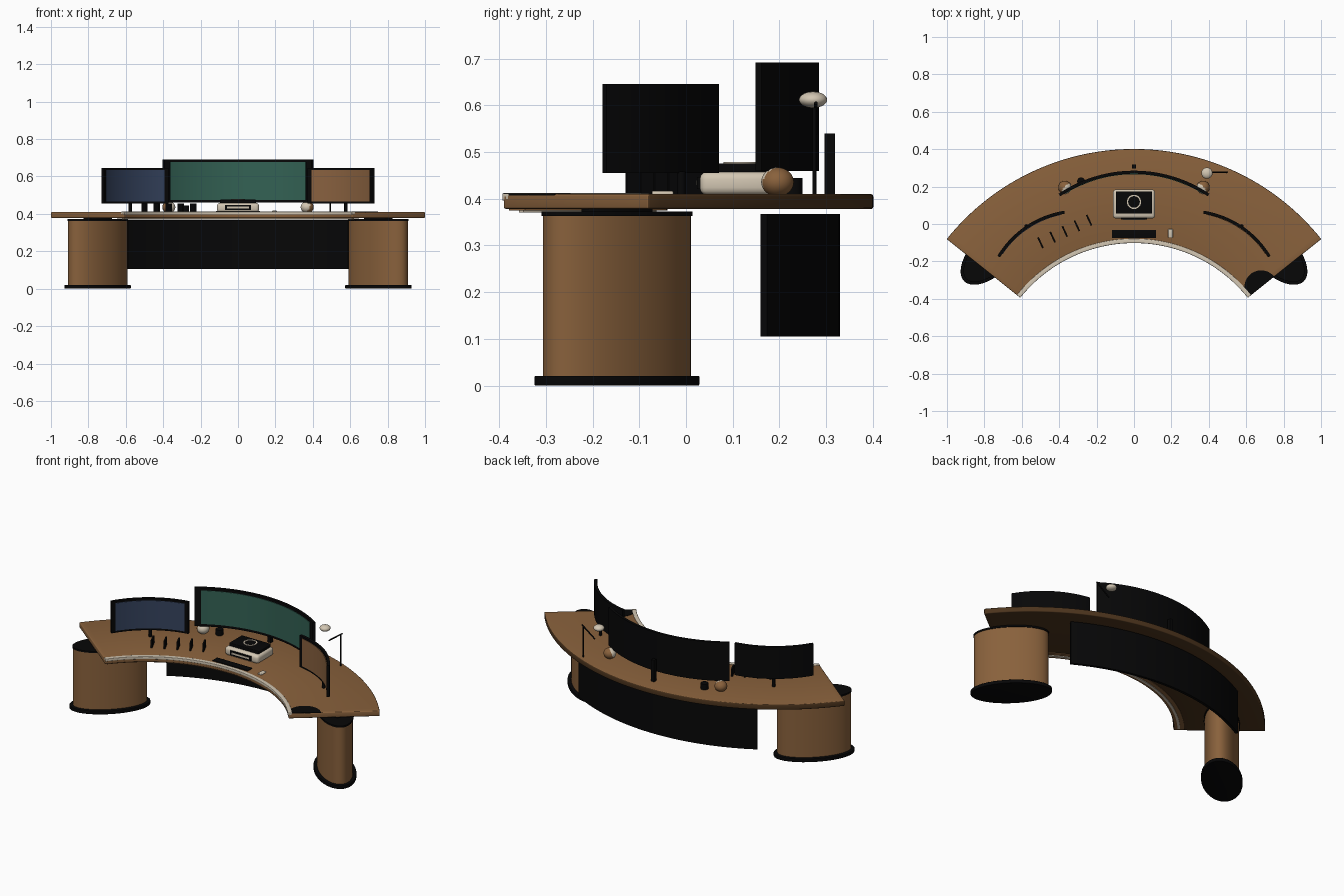
import bpy, bmesh, math
from mathutils import Vector, Matrix

cube = bpy.data.objects.get("Cube")
if cube:
    bpy.data.objects.remove(cube, do_unlink=True)


def material(name, r, g, b):
    m = bpy.data.materials.new(name)
    m.use_nodes = True
    m.diffuse_color = (r, g, b, 1)
    bsdf = next(n for n in m.node_tree.nodes if n.type == 'BSDF_PRINCIPLED')
    bsdf.inputs["Base Color"].default_value = (r, g, b, 1)
    return m


WOOD = material("walnut", 0.25, 0.12, 0.045)
DARK = material("dark walnut", 0.072, 0.034, 0.012)
BLACK = material("black", 0.002, 0.002, 0.0022)
CREAM = material("cream", 0.65, 0.57, 0.45)
GREEN = material("green screen", 0.033, 0.12, 0.088)
BLUE = material("blue screen", 0.035, 0.055, 0.11)
AMBER = material("brown screen", 0.25, 0.12, 0.05)


def finish(name, bm, *mats, bevel=0):
    bmesh.ops.recalc_face_normals(bm, faces=bm.faces)
    if bevel:
        edges = [e for e in bm.edges if e.calc_face_angle(0) > 0.6]
        bmesh.ops.bevel(bm, geom=edges, offset=bevel, segments=3,
                        profile=0.5, affect='EDGES')
    me = bpy.data.meshes.new(name)
    bm.to_mesh(me)
    bm.free()
    for m in mats:
        me.materials.append(m)
    me.shade_smooth()
    me.set_sharp_from_angle(angle=math.radians(35))
    ob = bpy.data.objects.new(name, me)
    bpy.context.collection.objects.link(ob)
    return ob


def arc_slab(name, mat, centre, r0, r1, a0, a1, z0, z1, n=48, bevel=0):
    """Curved slab; angles in degrees run clockwise from +y."""
    bm = bmesh.new()
    rings = []
    for i in range(n + 1):
        a = math.radians(a0 + (a1 - a0) * i / n)
        s, c = math.sin(a), math.cos(a)
        rings.append([bm.verts.new((centre[0] + r * s, centre[1] + r * c, z))
                      for r, z in ((r0, z0), (r1, z0), (r1, z1), (r0, z1))])
    for p, q in zip(rings, rings[1:]):
        for k in range(4):
            j = (k + 1) % 4
            bm.faces.new((p[k], p[j], q[j], q[k]))
    bm.faces.new(rings[0])
    bm.faces.new(rings[-1])
    return finish(name, bm, mat, bevel=bevel)


def box(name, mat, loc, size, turn=0, bevel=0):
    bm = bmesh.new()
    bmesh.ops.create_cube(bm, size=1, matrix=Matrix.Translation(loc)
                          @ Matrix.Rotation(math.radians(turn), 4, 'Z')
                          @ Matrix.Diagonal((*size, 1)))
    return finish(name, bm, mat, bevel=bevel)


def drum(name, mat, x, y, z0, z1, dx, dy, turn=0, bevel=0):
    bm = bmesh.new()
    bmesh.ops.create_cone(bm, cap_ends=True, segments=48, radius1=0.5, radius2=0.5, depth=1,
                          matrix=Matrix.Translation((x, y, (z0 + z1) / 2))
                          @ Matrix.Rotation(math.radians(turn), 4, 'Z')
                          @ Matrix.Diagonal((dx, dy, z1 - z0, 1)))
    return finish(name, bm, mat, bevel=bevel)


def rod(name, mat, a, b, radius):
    a, b = Vector(a), Vector(b)
    bm = bmesh.new()
    bmesh.ops.create_cone(bm, cap_ends=True, segments=12, radius1=radius, radius2=radius,
                          depth=(b - a).length,
                          matrix=Matrix.Translation((a + b) / 2)
                          @ (b - a).to_track_quat('Z', 'Y').to_matrix().to_4x4())
    return finish(name, bm, mat)


def ball(name, loc, size, *mats, facing=None):
    """Ellipsoid; faces turned toward `facing` take the second material."""
    bm = bmesh.new()
    bmesh.ops.create_uvsphere(bm, u_segments=32, v_segments=16, radius=0.5,
                              matrix=Matrix.Translation(loc) @ Matrix.Diagonal((*size, 1)))
    if facing:
        for f in bm.faces:
            d = (f.calc_center_median() - Vector(loc)).normalized()
            f.material_index = int(d.dot(Vector(facing)) > 0.25)
    return finish(name, bm, *mats)


# Curved desk: dark underside and outer rim, trim, light strip and rear panel
HUB = (0, -0.88)
SPAN = 51.4
desk = arc_slab("desk_top", WOOD, HUB, 0.782, 1.281, -SPAN, SPAN, 0.378, 0.41, 72, bevel=0.005)
desk.data.materials.append(DARK)
for f in desk.data.polygons:
    out = Vector((f.center.x - HUB[0], f.center.y - HUB[1], 0)).normalized()
    if f.normal.z < -0.5 or (f.normal.dot(out) > 0.6 and abs(f.normal.z) < 0.8):
        f.material_index = 1
arc_slab("front_trim", CREAM, HUB, 0.778, 0.802, -SPAN, SPAN, 0.396, 0.412, 72, bevel=0.003)
arc_slab("under_band", WOOD, HUB, 0.786, 0.84, -SPAN + 1, SPAN - 1, 0.375, 0.38, 72)
arc_slab("under_strip", CREAM, HUB, 0.803, 0.817, -SPAN + 2, SPAN - 2, 0.371, 0.379, 72)
arc_slab("rear_panel", BLACK, HUB, 1.194, 1.21, -29.5, 29.5, 0.105, 0.367)

# Oval pedestals
for side, s in (("left", 1), ("right", -1)):
    x, y, t = s * 0.75, -0.148, -45 * s
    drum(side + "_pedestal", WOOD, x, y, 0.015, 0.366, 0.408, 0.186, t)
    drum(side + "_pedestal_base", BLACK, x, y, 0, 0.021, 0.447, 0.225, t, bevel=0.003)
    drum(side + "_pedestal_cap", BLACK, x, y, 0.363, 0.373, 0.415, 0.195, t)
    drum(side + "_pedestal_spacer", BLACK, x, y, 0.37, 0.38, 0.2, 0.08, t)


# Curved monitors: shell plus thin screen plate
def monitor(name, screen, centre, r, mid, half, z0, z1, edge, rim):
    arc_slab(name + "_shell", BLACK, centre, r - 0.016, r, mid - half, mid + half, z0, z1)
    h = half - edge
    arc_slab(name + "_screen", screen, centre, r - 0.019, r - 0.014,
             mid - h, mid + h, z0 + rim, z1 - rim)


monitor("centre_monitor", GREEN, (0, -0.435), 0.72, 0, 34, 0.46, 0.692, 2.9, 0.015)
monitor("right_monitor", BLUE, (-0.293, -0.433), 0.51, -34, 25, 0.455, 0.646, 2.6, 0.012)
monitor("left_monitor", AMBER, (0.293, -0.433), 0.51, 34, 25, 0.455, 0.646, 2.6, 0.012)
box("centre_stand", BLACK, (0, 0.308, 0.47), (0.02, 0.022, 0.14))
for s in (1, -1):
    rod("side_stand", BLACK, (s * 0.577, -0.01, 0.4), (s * 0.577, -0.01, 0.458), 0.009)

# Desk console with raised dark top, dial ring and front slot
box("console_body", CREAM, (0, 0.107, 0.433), (0.225, 0.155, 0.05), bevel=0.016)
box("console_top", BLACK, (0, 0.115, 0.464), (0.195, 0.12, 0.024), bevel=0.004)
arc_slab("console_dial", CREAM, (0, 0.118), 0.031, 0.038, 0, 360, 0.474, 0.479)
box("console_slot", BLACK, (0, 0.03, 0.434), (0.14, 0.012, 0.026))
box("console_slot_light", CREAM, (0, 0.025, 0.434), (0.115, 0.006, 0.01))

# Keyboard, mouse and thin upright dividers
box("keyboard", BLACK, (0, -0.053, 0.41), (0.235, 0.044, 0.01), bevel=0.002)
box("mouse", CREAM, (0.195, -0.05, 0.411), (0.026, 0.046, 0.012), bevel=0.004)
for i in range(5):
    box("divider", BLACK, (-0.5 + 0.065 * i, -0.1 + 0.03 * i, 0.431),
        (0.009, 0.062, 0.05), turn=25)

# Half-round pad set into the left front corner
arc_slab("corner_pad", BLACK, (0.6796, -0.3368), 0.001, 0.089, -128.6, 51.4, 0.4, 0.4115, 32)

# Round speakers, cream toward the user
for side, s in (("left", 1), ("right", -1)):
    ball(side + "_speaker", (s * 0.37, 0.196, 0.436), (0.07, 0.07, 0.062), WOOD, CREAM,
         facing=(-0.7 * s, -0.62, 0.35))

# Cup
drum("cup", BLACK, -0.283, 0.228, 0.4, 0.444, 0.042, 0.042)

# Lamp
rod("lamp_stem", BLACK, (0.492, 0.275, 0.4), (0.492, 0.275, 0.595), 0.004)
rod("lamp_arm", BLACK, (0.412, 0.278, 0.54), (0.5, 0.278, 0.605), 0.004)
ball("lamp_shade", (0.39, 0.272, 0.612), (0.06, 0.06, 0.035), CREAM)
